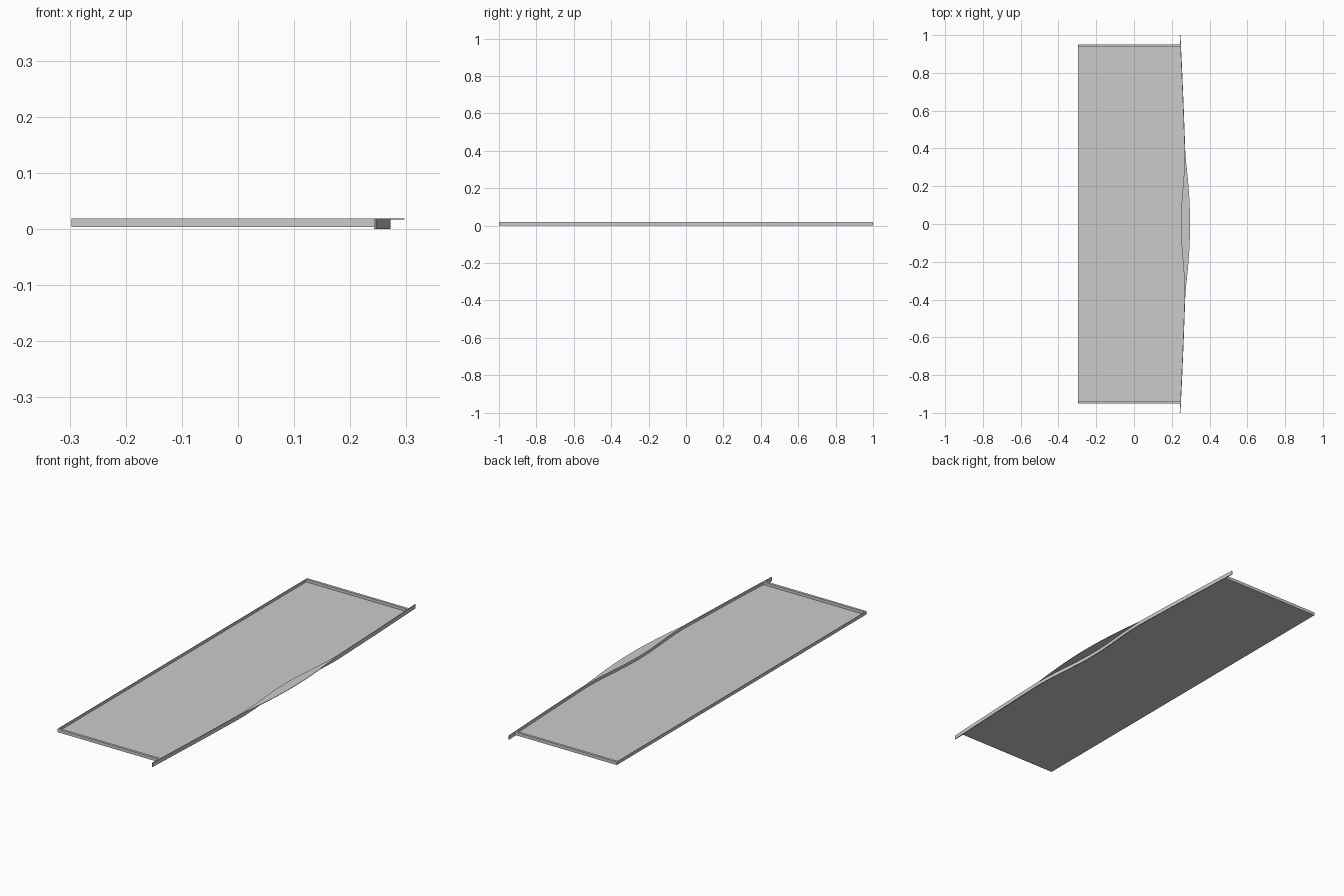
import bpy, bmesh, math

if "Cube" in bpy.data.objects:
    bpy.data.objects.remove(bpy.data.objects["Cube"])

TOP = 0.019      # rim height
HALF = 0.37      # half width of the finger pull


def slab(name, outline, z0, z1):
    """Extrude a flat outline from z0 to z1."""
    bm = bmesh.new()
    face = bm.faces.new([bm.verts.new((x, y, z0)) for x, y in outline])
    ext = bmesh.ops.extrude_face_region(bm, geom=[face])
    verts = [g for g in ext["geom"] if isinstance(g, bmesh.types.BMVert)]
    bmesh.ops.translate(bm, verts=verts, vec=(0, 0, z1 - z0))
    bmesh.ops.recalc_face_normals(bm, faces=bm.faces[:])
    me = bpy.data.meshes.new(name)
    bm.to_mesh(me)
    bm.free()
    ob = bpy.data.objects.new(name, me)
    bpy.context.collection.objects.link(ob)
    return ob


def box(name, x0, x1, y0, y1, z0, z1):
    return slab(name, [(x0, y0), (x1, y0), (x1, y1), (x0, y1)], z0, z1)


def bell(y):
    return 0.5 + 0.5 * math.cos(math.pi * min(abs(y) / HALF, 1))


def front_x(y):
    """Bowed front: swells toward the middle, then dips in behind the pull."""
    a = abs(y)
    if a >= HALF:
        t = (1 - a) / (1 - HALF)
        return 0.246 + 0.026 * (1.2 * t - 0.2 * t * t)
    return 0.272 - 0.020 * bell(y)


def lip_x(y):
    return 0.272 + 0.025 * (1 - (y / HALF) ** 2) ** 1.2


outer_ys = [HALF + (1 - HALF) * i / 6 for i in range(1, 7)]
inner_ys = [-HALF + 2 * HALF * i / 20 for i in range(21)]
ys = [-y for y in reversed(outer_ys)] + inner_ys + outer_ys
thick = 0.004

# bowed front panel
slab("front_panel", [(front_x(y), y) for y in ys] +
     [(front_x(y) - thick, y) for y in reversed(ys)], 0, TOP)

# thin overhanging finger pull
slab("finger_pull", [(lip_x(y), y) for y in inner_ys] +
     [(front_x(y) - 0.001, y) for y in reversed(inner_ys)], TOP - 0.0022, TOP)

# tray floor reaching the inside of the panel
mid = [-0.95] + [y for y in ys if abs(y) < 0.94] + [0.95]
slab("tray_floor", [(-0.297, -0.95)] +
     [(front_x(y) - 0.002, y) for y in mid] + [(-0.297, 0.95)], 0.0035, 0.0055)

# side and back walls
for s, side in ((-1, "near"), (1, "far")):
    y0, y1 = sorted((s * 0.938, s * 0.95))
    box(side + "_side_wall", -0.297, 0.247, y0, y1, 0.0035, TOP - 0.0005)
box("back_wall", -0.297, -0.294, -0.94, 0.94, 0.0035, TOP - 0.0005)
